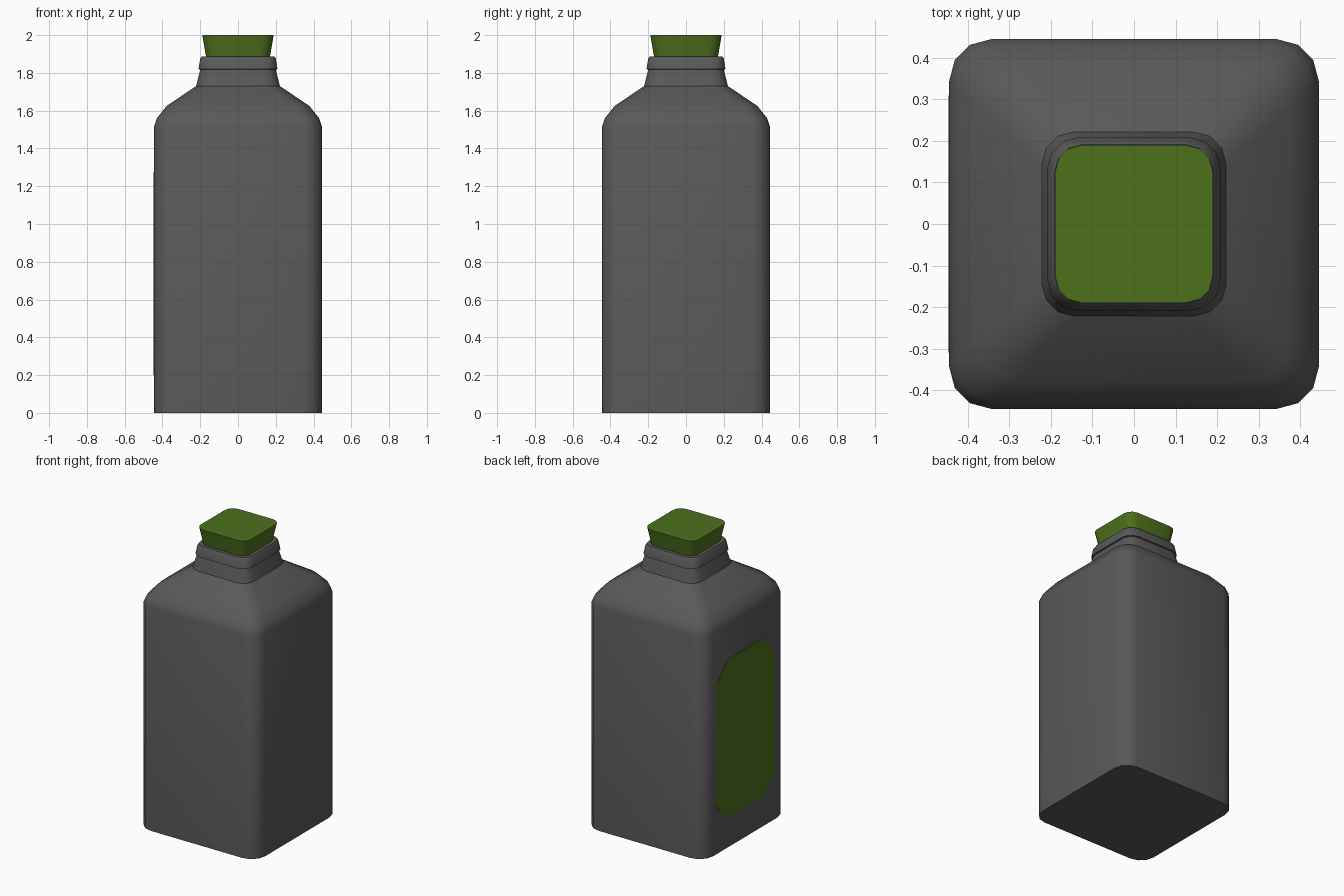
import bpy, bmesh, math

if "Cube" in bpy.data.objects:
    bpy.data.objects.remove(bpy.data.objects["Cube"])


def material(name, rgb):
    m = bpy.data.materials.new(name)
    m.diffuse_color = (*rgb, 1)
    m.use_nodes = True
    m.node_tree.nodes["Principled BSDF"].inputs["Base Color"].default_value = m.diffuse_color
    return m


def rounded_square(h, r, seg=3):
    """Outline of a square of half-width h with corner radius r."""
    pts = []
    for q in range(4):
        a0 = q * math.pi / 2
        cx = (h - r) * (1 if q in (0, 3) else -1)
        cy = (h - r) * (1 if q in (0, 1) else -1)
        for i in range(seg + 1):
            a = a0 + i / seg * math.pi / 2
            pts.append((cx + r * math.cos(a), cy + r * math.sin(a)))
    return pts


def finish(name, bm, mat, angle=None):
    bmesh.ops.recalc_face_normals(bm, faces=bm.faces)
    me = bpy.data.meshes.new(name)
    bm.to_mesh(me)
    bm.free()
    ob = bpy.data.objects.new(name, me)
    bpy.context.collection.objects.link(ob)
    if mat:
        me.materials.append(mat)
    if angle:
        bpy.ops.object.select_all(action='DESELECT')
        ob.select_set(True)
        bpy.context.view_layer.objects.active = ob
        bpy.ops.object.shade_smooth_by_angle(angle=math.radians(angle))
    return ob


def loft(name, profile, mat=None, angle=40):
    """Skin rounded-square sections given as (z, half-width, radius)."""
    bm = bmesh.new()
    rings = [[bm.verts.new((x, y, z)) for x, y in rounded_square(h, r)]
             for z, h, r in profile]
    n = len(rings[0])
    for a, b in zip(rings, rings[1:]):
        for i in range(n):
            j = (i + 1) % n
            bm.faces.new((a[i], a[j], b[j], b[i]))
    bm.faces.new(rings[0][::-1])
    bm.faces.new(rings[-1])
    return finish(name, bm, mat, angle)


green = material("green", (0.075, 0.165, 0.012))
dark = material("dark_grey", (0.1, 0.1, 0.1))

# Bottle body with sloping shoulder and short neck
loft("bottle_body", [(0, 0.445, 0.1), (1.515, 0.445, 0.1), (1.56, 0.43, 0.1),
                     (1.625, 0.378, 0.095), (1.73, 0.222, 0.078),
                     (1.83, 0.197, 0.07)], dark)

# Collar around the mouth
loft("neck_collar", [(1.815, 0.195, 0.07), (1.82, 0.209, 0.075),
                     (1.875, 0.2, 0.072), (1.888, 0.192, 0.07)], dark)

# Flared stopper
loft("stopper", [(1.85, 0.163, 0.055), (2.0, 0.189, 0.06)], green)

# Chamfered label on the left side
bm = bmesh.new()
w, lo, hi, c = 0.31, 0.2, 1.275, 0.125
outline = [(-w, lo + c), (-w + c, lo), (w - c, lo), (w, lo + c),
           (w, hi - c), (w - c, hi), (-w + c, hi), (-w, hi - c)]
face = bm.faces.new([bm.verts.new((-0.44, y, z)) for y, z in outline])
ext = bmesh.ops.extrude_face_region(bm, geom=[face])
for v in ext["geom"]:
    if isinstance(v, bmesh.types.BMVert):
        v.co.x = -0.447
finish("label", bm, green)
